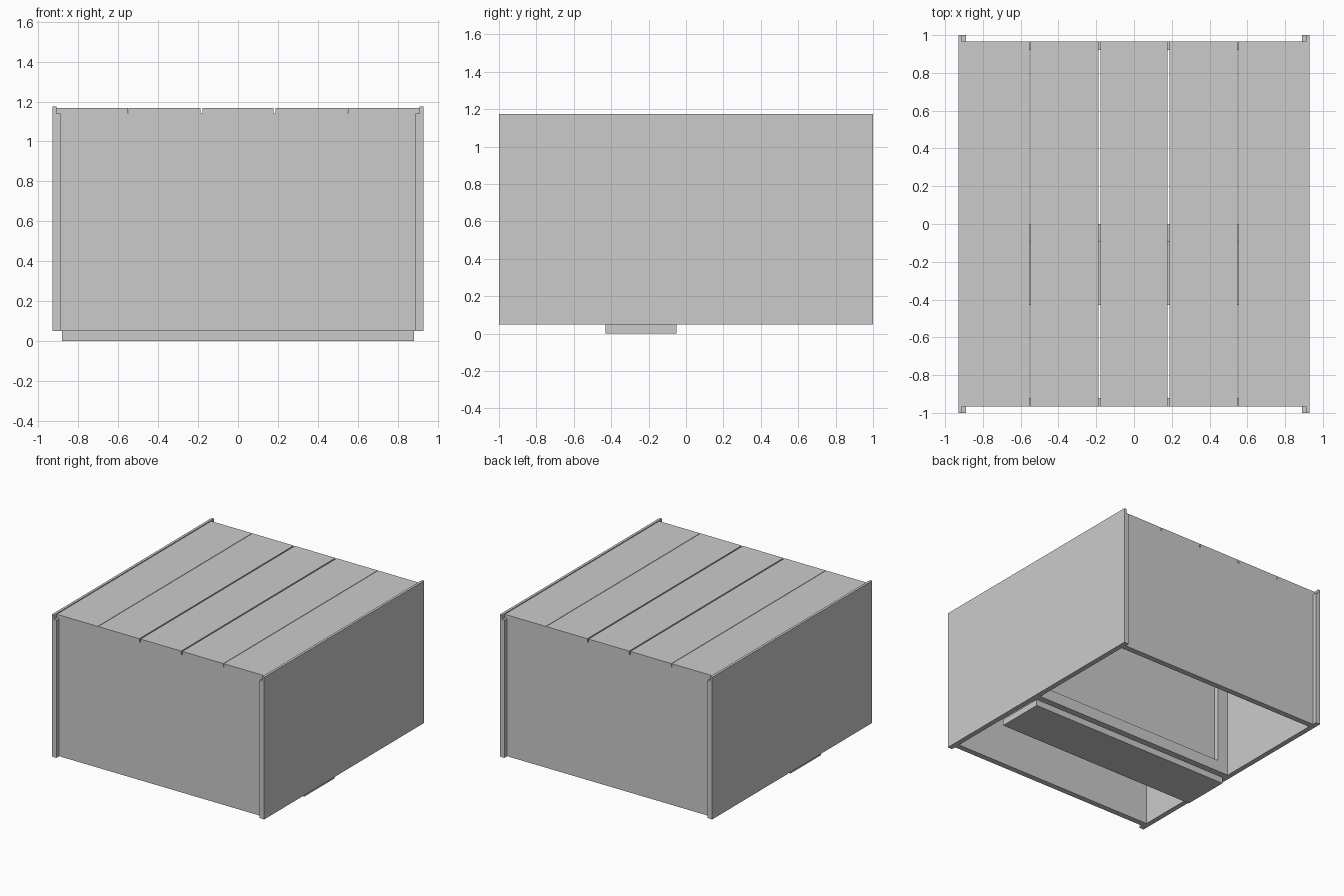
import bpy, bmesh

old = bpy.data.objects.get("Cube")
if old:
    bpy.data.objects.remove(old)

grey = bpy.data.materials.new("plain_grey")
grey.use_nodes = True
grey.diffuse_color = (0.6, 0.6, 0.6, 1)
grey.node_tree.nodes["Principled BSDF"].inputs["Base Color"].default_value = (0.6, 0.6, 0.6, 1)

BASE, DECK, RIM = 0.05, 1.14, 1.175    # wall foot, wall top, lip top
INNER, LIP, OUTER = 0.89, 0.91, 0.93   # side wall x positions


def finish(name, bm):
    bmesh.ops.recalc_face_normals(bm, faces=bm.faces)
    mesh = bpy.data.meshes.new(name)
    bm.to_mesh(mesh)
    bm.free()
    mesh.materials.append(grey)
    obj = bpy.data.objects.new(name, mesh)
    bpy.context.collection.objects.link(obj)
    return obj


def extrude(name, outline, start, travel):
    """Extrude a closed outline of points along a vector."""
    bm = bmesh.new()
    face = bm.faces.new([bm.verts.new(start(*p)) for p in outline])
    new = bmesh.ops.extrude_face_region(bm, geom=[face])["geom"]
    verts = [v for v in new if isinstance(v, bmesh.types.BMVert)]
    bmesh.ops.translate(bm, verts=verts, vec=travel)
    return finish(name, bm)


def box(name, x, y, z):
    outline = [(x[0], z[0]), (x[1], z[0]), (x[1], z[1]), (x[0], z[1])]
    return extrude(name, outline, lambda a, b: (a, y[0], b), (0, y[1] - y[0], 0))


# Side walls with a stepped top edge that holds the lid boards
for side, s in (("left", 1), ("right", -1)):
    profile = [(INNER, BASE), (OUTER, BASE), (OUTER, RIM),
               (LIP, RIM), (LIP, DECK), (INNER, DECK)]
    extrude(side + "_wall", profile, lambda a, b: (s * a, -1, b), (0, 2, 0))

# Front and back walls, set in from the side wall ends
box("front_wall", (-INNER, INNER), (-0.965, -0.92), (BASE, DECK))
box("back_wall", (-INNER, INNER), (0.92, 0.965), (BASE, DECK))

# Lid boards with narrow gaps
edges = [(-LIP, -0.552), (-0.548, -0.188), (-0.178, 0.178), (0.188, 0.548), (0.552, LIP)]
for i, span in enumerate(edges):
    box("lid_board_%d" % (i + 1), span, (-0.965, 0.965), (DECK, 1.168))

# Middle divider: backing panel with a frame on its rear face
FRAME = (-0.04, 0.0)
RAIL = 0.09
box("divider_panel", (-INNER, INNER), (-0.095, FRAME[0]), (BASE, DECK))
box("divider_bottom_rail", (-INNER, INNER), FRAME, (BASE, BASE + RAIL))
box("divider_top_rail", (-INNER, INNER), FRAME, (DECK - RAIL, DECK))
for side, s in (("left", 1), ("right", -1)):
    x = sorted((s * INNER, s * (INNER - RAIL)))
    box("divider_%s_stile" % side, x, FRAME, (BASE + RAIL, DECK - RAIL))

# Shelf slab hanging below the open base
box("base_slab", (-0.882, 0.882), (-0.43, -0.05), (0, BASE))
